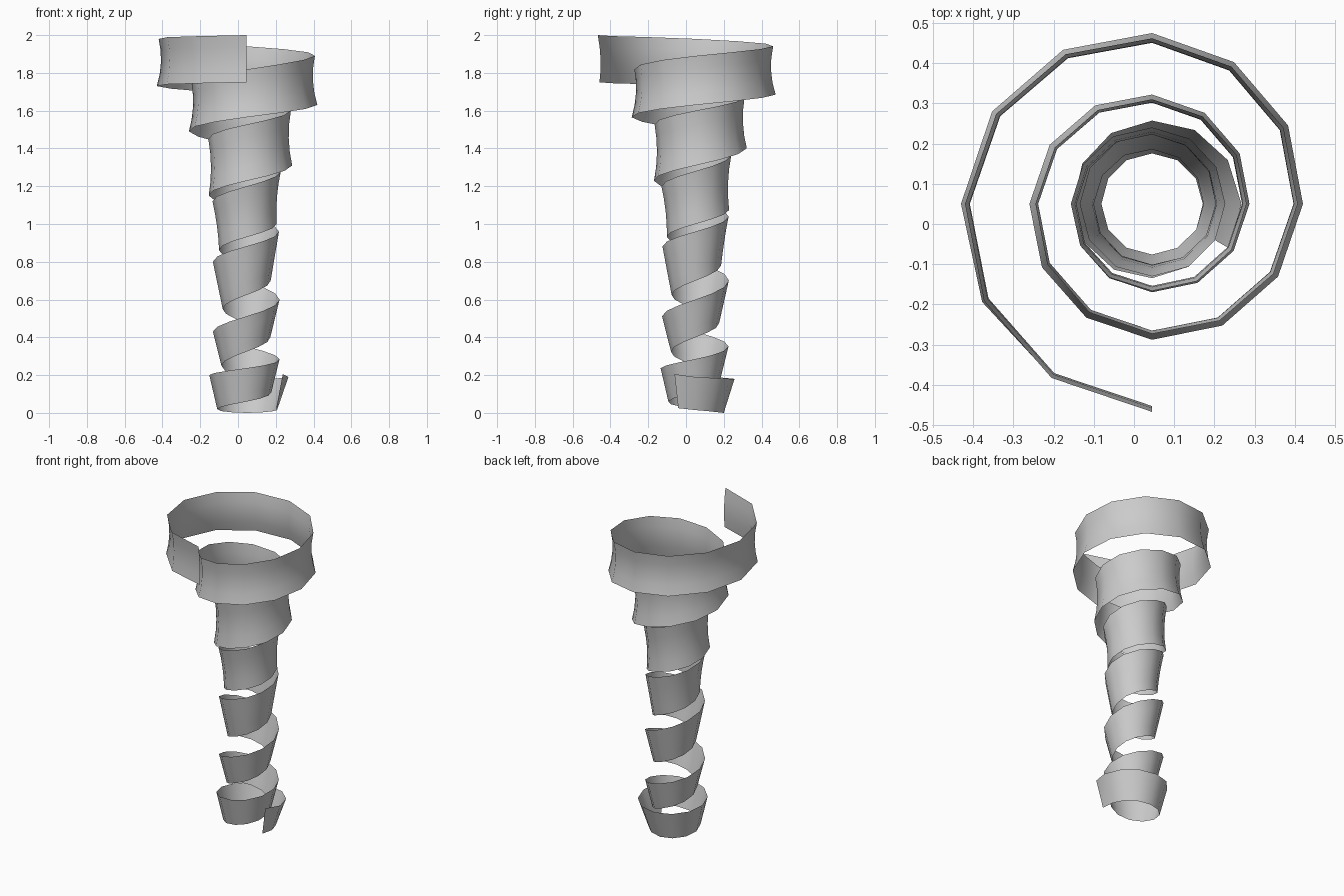
import bpy, bmesh, math

if "Cube" in bpy.data.objects:
    bpy.data.objects.remove(bpy.data.objects["Cube"])

CX, CY = 0.045, 0.05      # helix axis
STEP = 30                 # twelve stations per turn
ROWS = 4                  # strips across the ribbon

# angle, lower radius, lower z, mid-width radius offset, upper radius, upper z
KEYS = [
    (-30, .182, .025, 0, .222, .205),
    (0, .162, .015, 0, .222, .19),
    (90, .150, .000, 0, .207, .18),
    (180, .155, .020, 0, .197, .20),
    (360, .132, .110, 0, .175, .285),
    (540, .133, .250, 0, .178, .43),
    (720, .126, .400, 0, .175, .60),
    (900, .126, .550, 0, .178, .80),
    (1080, .128, .700, 0, .172, .96),
    (1260, .145, .860, -.006, .180, 1.12),
    (1440, .160, 1.00, -.010, .182, 1.28),
    (1620, .200, 1.15, -.013, .202, 1.45),
    (1800, .242, 1.31, -.015, .235, 1.60),
    (1980, .305, 1.49, -.014, .290, 1.74),
    (2160, .375, 1.63, -.017, .362, 1.89),
    (2340, .475, 1.73, -.017, .465, 1.98),
    (2430, .508, 1.75, -.010, .517, 2.00),
]


def slope(i, c):
    a, b = max(i - 1, 0), min(i + 1, len(KEYS) - 1)
    return (KEYS[b][c] - KEYS[a][c]) / (KEYS[b][0] - KEYS[a][0])


def sample(angle):
    """Smooth cubic interpolation of every key column."""
    i = 0
    while i < len(KEYS) - 2 and KEYS[i + 1][0] <= angle:
        i += 1
    h = KEYS[i + 1][0] - KEYS[i][0]
    t = (angle - KEYS[i][0]) / h
    return [(2*t**3 - 3*t*t + 1) * KEYS[i][c] + (t**3 - 2*t*t + t) * h * slope(i, c)
            + (3*t*t - 2*t**3) * KEYS[i + 1][c] + (t**3 - t*t) * h * slope(i + 1, c)
            for c in range(1, 6)]


# spiral ribbon: sweep the slightly concave cross-section up the helix
bm = bmesh.new()
previous = None
for angle in range(KEYS[0][0], KEYS[-1][0] + 1, STEP):
    rl, zl, bow, ru, zu = sample(angle)
    a = math.radians(angle)
    ring = []
    for k in range(ROWS + 1):
        t = k / ROWS
        r = rl + (ru - rl) * t + bow * 4 * t * (1 - t)
        ring.append(bm.verts.new((CX + r * math.cos(a), CY + r * math.sin(a),
                                  max(0, zl + (zu - zl) * t))))
    if previous:
        for k in range(ROWS):
            face = bm.faces.new((previous[k], ring[k], ring[k + 1], previous[k + 1]))
            face.smooth = True
    previous = ring

mesh = bpy.data.meshes.new("spiral_ribbon")
bm.to_mesh(mesh)
bm.free()
ribbon = bpy.data.objects.new("spiral_ribbon", mesh)
bpy.context.collection.objects.link(ribbon)
